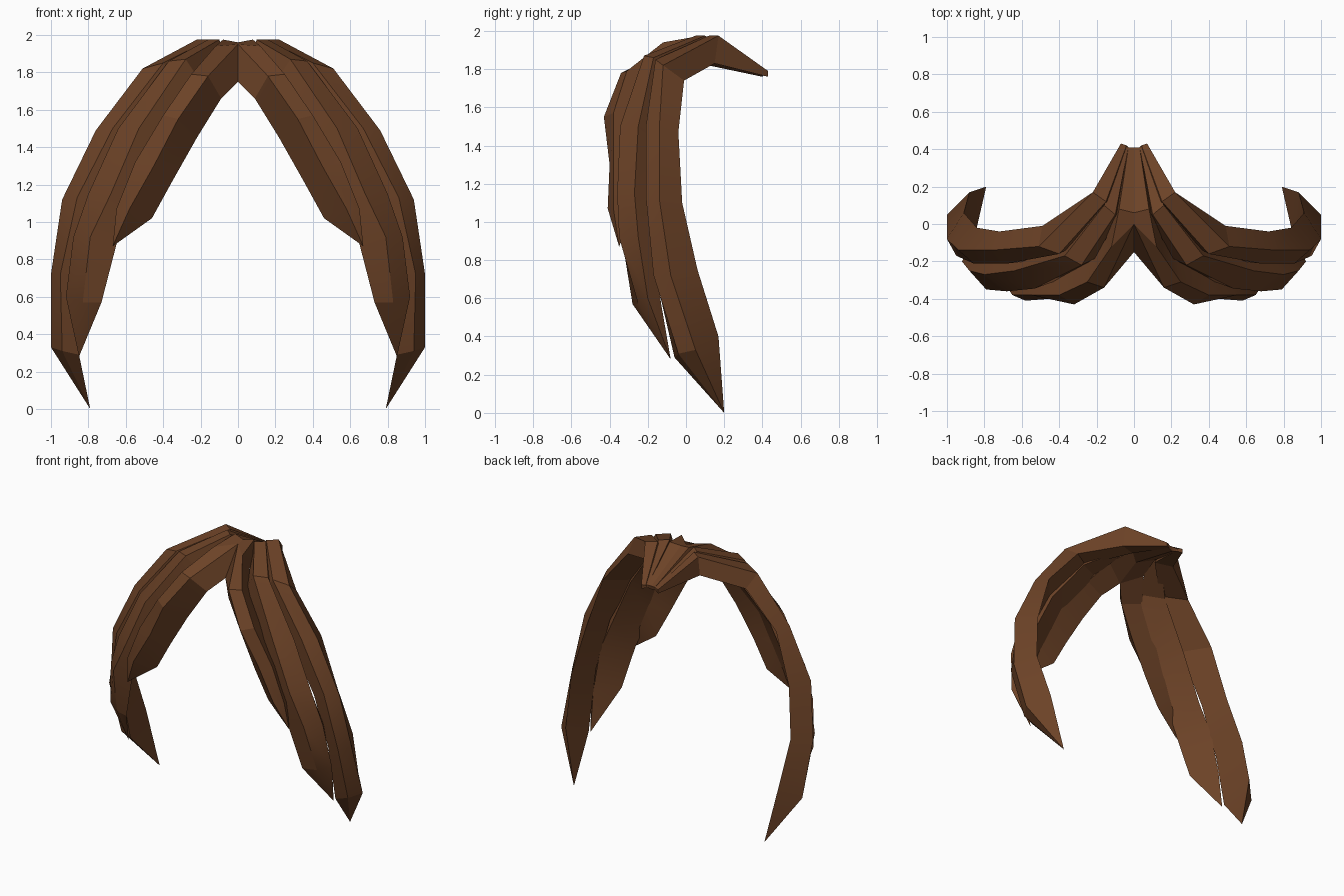
import bpy, bmesh, math

brown = bpy.data.materials.new("chestnut_brown")
brown.diffuse_color = (0.15, 0.055, 0.02, 1)


def lock(name, rails, tip):
    """Loft a closed lock of hair along its rails, ending in a point; mirror it."""
    bm = bmesh.new()
    rows = [[bm.verts.new(p) for p in rail] for rail in rails]
    end = bm.verts.new(tip)
    n = len(rows)
    for i in range(n):
        a, b = rows[i], rows[(i + 1) % n]
        for j in range(len(a) - 1):
            bm.faces.new((a[j], a[j + 1], b[j + 1], b[j]))
        bm.faces.new((a[-1], end, b[-1]))
    bm.faces.new([r[0] for r in rows])
    # mirrored half
    geo = bmesh.ops.duplicate(bm, geom=bm.verts[:] + bm.edges[:] + bm.faces[:])["geom"]
    for v in geo:
        if isinstance(v, bmesh.types.BMVert):
            v.co.x = -v.co.x
    bmesh.ops.recalc_face_normals(bm, faces=bm.faces[:])
    me = bpy.data.meshes.new(name)
    bm.to_mesh(me)
    bm.free()
    me.materials.append(brown)
    ob = bpy.data.objects.new(name, me)
    bpy.context.collection.objects.link(ob)
    bpy.ops.object.select_all(action='DESELECT')
    ob.select_set(True)
    bpy.context.view_layer.objects.active = ob
    bpy.ops.object.shade_smooth_by_angle(angle=math.radians(20))


# Front locks: meet at the parting and sweep outward
lock("front_locks", [
    [(0, .40, 1.76), (0, .02, 1.84), (0, -.15, 1.75), (.09, -.24, 1.66),
     (.22, -.28, 1.45), (.35, -.30, 1.22), (.46, -.30, 1.02)],
    [(0, .41, 1.79), (0, .06, 1.96), (0, 0, 1.95), (.16, -.34, 1.78),
     (.32, -.43, 1.55), (.45, -.40, 1.30), (.58, -.41, 1.07)],
    [(.03, .41, 1.79), (.08, .08, 1.975), (.12, -.12, 1.94), (.25, -.31, 1.79),
     (.40, -.38, 1.57), (.55, -.38, 1.32), (.65, -.38, 1.07)],
    [(.04, .41, 1.77), (.10, .10, 1.86), (.15, -.08, 1.83), (.24, -.20, 1.70),
     (.40, -.26, 1.50), (.52, -.28, 1.28), (.62, -.30, 1.05)],
], (.67, -.35, .87))

# Middle locks: temple strands emerging from behind the front ones
lock("middle_locks", [
    [(.03, .41, 1.77), (.08, .06, 1.90), (.20, -.18, 1.75), (.38, -.29, 1.45),
     (.52, -.31, 1.15), (.65, -.33, .88), (.73, -.28, .57)],
    [(.03, .41, 1.79), (.10, .05, 1.975), (.28, -.22, 1.87), (.53, -.345, 1.50),
     (.68, -.36, 1.15), (.79, -.35, .92), (.83, -.25, .57)],
    [(.05, .42, 1.79), (.16, .10, 1.975), (.37, -.17, 1.86), (.64, -.25, 1.50),
     (.80, -.27, 1.15), (.88, -.25, .92), (.92, -.20, .60)],
    [(.05, .42, 1.77), (.15, .10, 1.86), (.36, -.10, 1.74), (.58, -.17, 1.44),
     (.74, -.19, 1.10), (.83, -.17, .88), (.86, -.13, .57)],
], (.85, -.08, .28))

# Outer locks: long side strands curling back in at the tips
lock("outer_locks", [
    [(.03, .41, 1.77), (.10, .10, 1.84), (.33, -.12, 1.76), (.58, -.20, 1.45),
     (.77, -.20, 1.10), (.86, -.16, .72), (.85, -.06, .29)],
    [(.04, .42, 1.79), (.15, .12, 1.975), (.40, -.16, 1.85), (.67, -.21, 1.50),
     (.86, -.21, 1.13), (.95, -.17, .72), (.94, -.04, .31)],
    [(.07, .43, 1.79), (.22, .17, 1.975), (.51, -.12, 1.82), (.76, -.14, 1.49),
     (.94, -.14, 1.12), (1, -.08, .72), (1, .05, .33)],
    [(.07, .43, 1.76), (.22, .15, 1.83), (.49, -.01, 1.74), (.72, -.04, 1.47),
     (.84, -.02, 1.10), (.91, .06, .75), (.88, .17, .40)],
], (.79, .20, 0))
